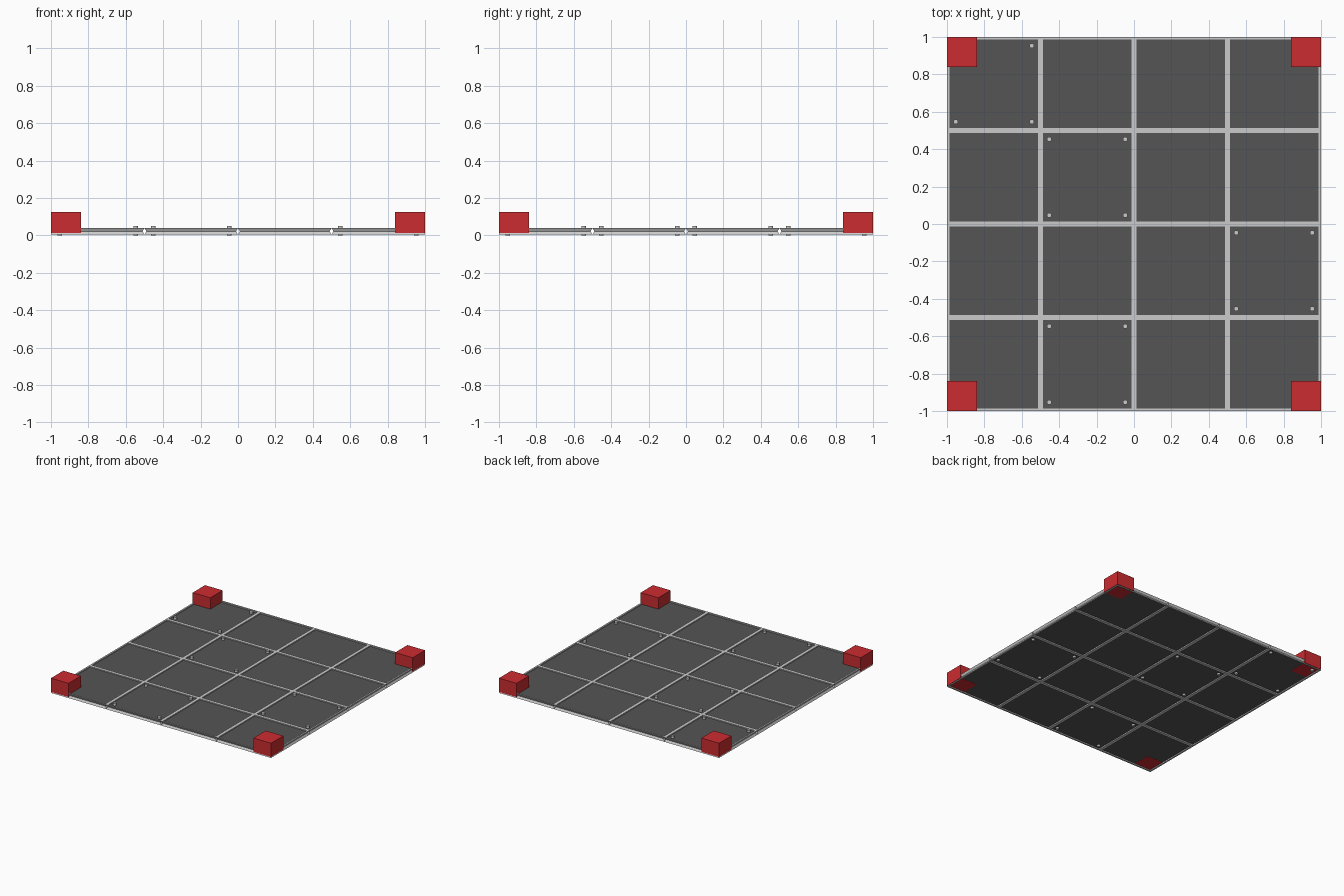
import bpy, bmesh
from mathutils import Matrix

if "Cube" in bpy.data.objects:
    bpy.data.objects.remove(bpy.data.objects["Cube"])

TILE = 0.5
Z0, Z1 = 0.004, 0.04


def material(name, color):
    m = bpy.data.materials.new(name)
    m.diffuse_color = color
    m.use_nodes = True
    m.node_tree.nodes["Principled BSDF"].inputs["Base Color"].default_value = m.diffuse_color
    return m


DARK = material("dark_panel", (0.09, 0.09, 0.09, 1))
RED = material("red_block", (0.6, 0.025, 0.03, 1))


def finish(name, bm, mat=None):
    bmesh.ops.recalc_face_normals(bm, faces=bm.faces)
    me = bpy.data.meshes.new(name)
    bm.to_mesh(me)
    bm.free()
    ob = bpy.data.objects.new(name, me)
    bpy.context.collection.objects.link(ob)
    if mat:
        me.materials.append(mat)
    return ob


def box(name, center, size, mat):
    bm = bmesh.new()
    bmesh.ops.create_cube(bm, size=1, matrix=Matrix.Translation(center) @ Matrix.Diagonal((*size, 1)))
    return finish(name, bm, mat)


def frame(name, cx, cy):
    # square rim swept from a profile with a V groove on its outer side
    h = TILE / 2
    mid = (Z0 + Z1) / 2
    profile = [(h, Z0), (h - 0.01, mid), (h, Z1), (h - 0.013, Z1), (h - 0.013, Z0)]
    bm = bmesh.new()
    rings = [[bm.verts.new((cx + sx * r, cy + sy * r, z))
              for sx, sy in ((-1, -1), (1, -1), (1, 1), (-1, 1))] for r, z in profile]
    for i, a in enumerate(rings):
        b = rings[(i + 1) % len(rings)]
        for j in range(4):
            k = (j + 1) % 4
            bm.faces.new((a[j], a[k], b[k], b[j]))
    return finish(name, bm)


def pin(name, x, y):
    bm = bmesh.new()
    bmesh.ops.create_cone(bm, cap_ends=True, segments=16, radius1=0.013, radius2=0.013,
                          depth=0.05, matrix=Matrix.Translation((x, y, 0.025)))
    ob = finish(name, bm)
    for p in ob.data.polygons:
        p.use_smooth = abs(p.normal.z) < 0.5
    return ob


# Floor tiles: dark panel inside a grooved rim
for i in range(4):
    for j in range(4):
        x, y = (i - 1.5) * TILE, (j - 1.5) * TILE
        frame("tile_rim", x, y)
        box("tile_panel", (x, y, 0.0225), (0.474, 0.474, 0.019), DARK)

# Fixing pins on four of the tiles
for x, y in ((-0.75, 0.75), (-0.25, 0.25), (0.75, -0.25), (-0.25, -0.75)):
    for sx in (-1, 1):
        for sy in (-1, 1):
            pin("fixing_pin", x + sx * 0.203, y + sy * 0.203)

# Red corner blocks
for sx in (-1, 1):
    for sy in (-1, 1):
        box("corner_block", (sx * 0.92, sy * 0.92, 0.0685), (0.16, 0.16, 0.113), RED)
